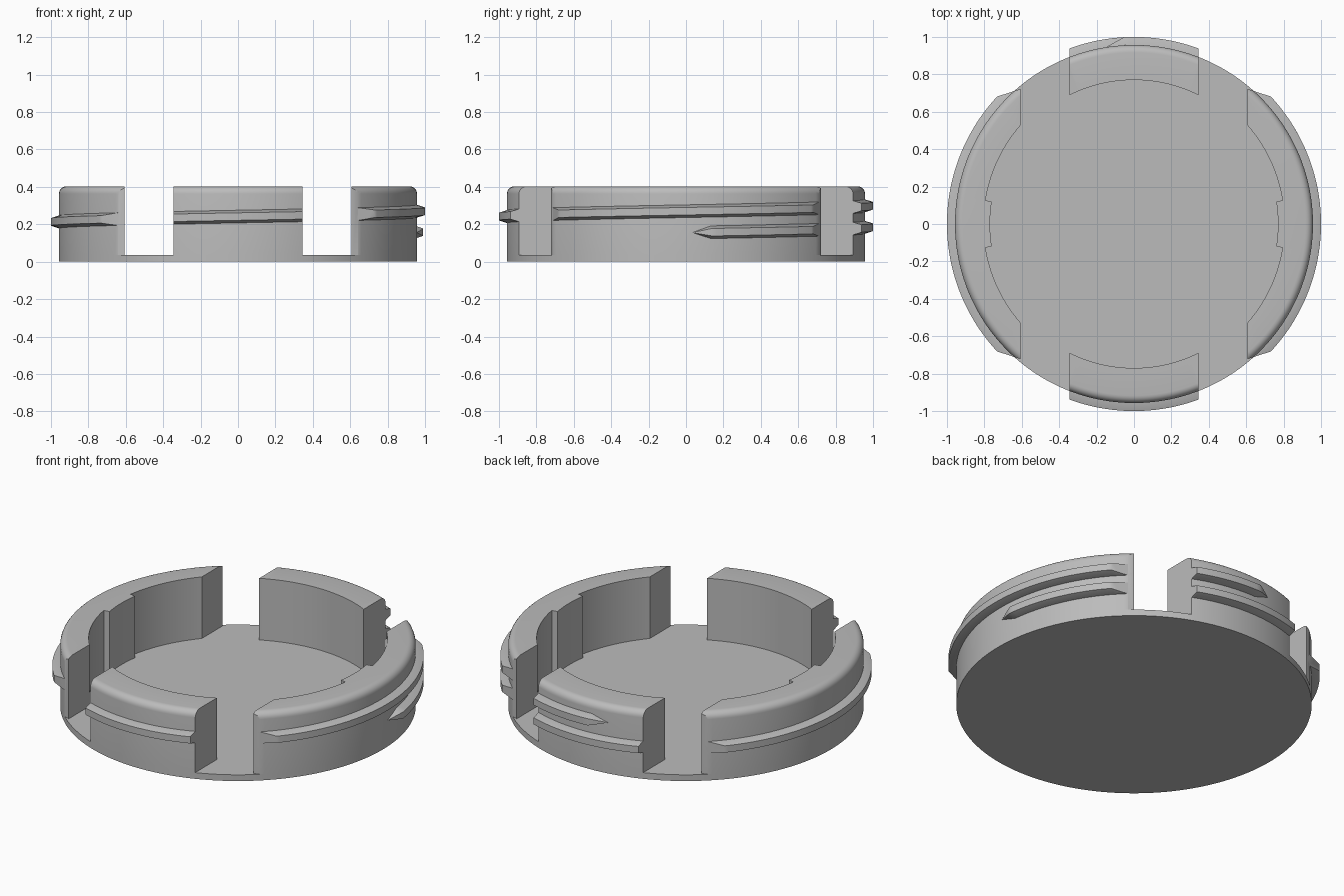
import bpy, bmesh
from math import sin, cos, radians, pi
from mathutils import Vector

cube = bpy.data.objects.get("Cube")
if cube:
    bpy.data.objects.remove(cube, do_unlink=True)

RADIUS, FLOOR, TOP, FILLET = 0.957, 0.037, 0.403, 0.04
STEP = 1.5

grey = bpy.data.materials.new("plain_grey")
grey.use_nodes = True
COLOUR = (0.5, 0.5, 0.5, 1)
grey.diffuse_color = COLOUR
grey.node_tree.nodes["Principled BSDF"].inputs["Base Color"].default_value = COLOUR


def finish(bm, name):
    bmesh.ops.recalc_face_normals(bm, faces=bm.faces)
    mesh = bpy.data.meshes.new(name)
    bm.to_mesh(mesh)
    bm.free()
    mesh.materials.append(grey)
    ob = bpy.data.objects.new(name, mesh)
    bpy.context.collection.objects.link(ob)
    bpy.ops.object.select_all(action='DESELECT')
    ob.select_set(True)
    bpy.context.view_layer.objects.active = ob
    bpy.ops.object.shade_smooth_by_angle(angle=radians(30))


def sweep(angles, section):
    """Loft the closed (radius, z) section given for each angle, with end caps."""
    bm = bmesh.new()
    rings = [[bm.verts.new((r * cos(radians(a)), r * sin(radians(a)), z))
              for r, z in section(a)] for a in angles]
    n = len(rings[0])
    for p, q in zip(rings, rings[1:]):
        for i in range(n):
            j = (i + 1) % n
            bm.faces.new((p[i], p[j], q[j], q[i]))
    bm.faces.new(rings[0])
    bm.faces.new(rings[-1])
    return bm


def trim(bm, planes):
    """Cut away everything on the outer side of each plane and cap it."""
    for co, no in planes:
        cut = bmesh.ops.bisect_plane(bm, geom=bm.verts[:] + bm.edges[:] + bm.faces[:],
                                     dist=1e-6, plane_co=co, plane_no=no, clear_outer=True)
        edges = [e for e in cut["geom_cut"] if isinstance(e, bmesh.types.BMEdge)]
        if edges:
            bmesh.ops.contextual_create(bm, geom=edges)


def angle_steps(a, b):
    n = max(1, round((b - a) / STEP))
    return [a + (b - a) * i / n for i in range(n + 1)]


def wall_section(inner):
    arc = [(RADIUS - FILLET + FILLET * cos(t * pi / 12), TOP - FILLET + FILLET * sin(t * pi / 12))
           for t in range(7)]
    return [(inner, FLOOR), (RADIUS, FLOOR)] + arc + [(inner, TOP)]


# Helical thread: one ridge of about one and a quarter turns, fading at both ends
START, END, FADE = 2, 459, 6


def thread_section(a):
    k = max(0.02, min(1, (a - START) / FADE, (END - a) / FADE))
    z = 0.155 + 0.115 * a / 360
    crest = RADIUS - 0.002 + (1.002 - RADIUS) * k
    root, tip = 0.034 * k, 0.02 * k
    return [(0.93, z - root), (RADIUS, z - root), (crest, z - tip),
            (crest, z + tip), (RADIUS, z + root), (0.93, z + root)]


# Round floor plate
bm = bmesh.new()
bmesh.ops.create_cone(bm, cap_ends=True, segments=240, radius1=RADIUS, radius2=RADIUS, depth=FLOOR)
bmesh.ops.translate(bm, verts=bm.verts, vec=(0, 0, FLOOR / 2))
finish(bm, "floor_plate")

# Four wall segments, each with its stretches of thread
walls = [("left", 0, 60), ("back", 90, 30), ("right", 180, 60), ("front", 270, 30)]
for name, mid, half in walls:
    side = half == 60
    if side:
        # Straight inner end faces, with angled outer corners
        s = 1 if mid == 0 else -1
        planes = [(Vector((s * 0.607, 0, 0)), Vector((-s, 0, 0)))]
        planes += [(Vector((s * 0.607, t * 0.722, 0)), Vector((s * 0.31, t * 0.95, 0)))
                   for t in (1, -1)]
    else:
        planes = [(Vector((t * 0.344, 0, 0)), Vector((t, 0, 0))) for t in (1, -1)]

    # Side walls carry a thicker pad at the middle of the inner face
    def inner(a):
        return 0.804 if side and abs(a - mid) > 9 else 0.77

    angles = angle_steps(mid - half, mid + half)
    if side:
        angles = sorted([a for a in angles if abs(abs(a - mid) - 9) > 0.1]
                        + [mid + t for t in (-9.02, -8.98, 8.98, 9.02)])
    bm = sweep(angles, lambda a: wall_section(inner(a)))
    trim(bm, planes)
    finish(bm, name + "_wall")

    for turn, label in ((0, "lower"), (360, "middle"), (720, "upper")):
        a, b = max(START, mid - half + turn), min(END, mid + half + turn)
        if b - a > 1:
            bm = sweep(angle_steps(a, b), thread_section)
            trim(bm, planes)
            finish(bm, name + "_thread_" + label)
